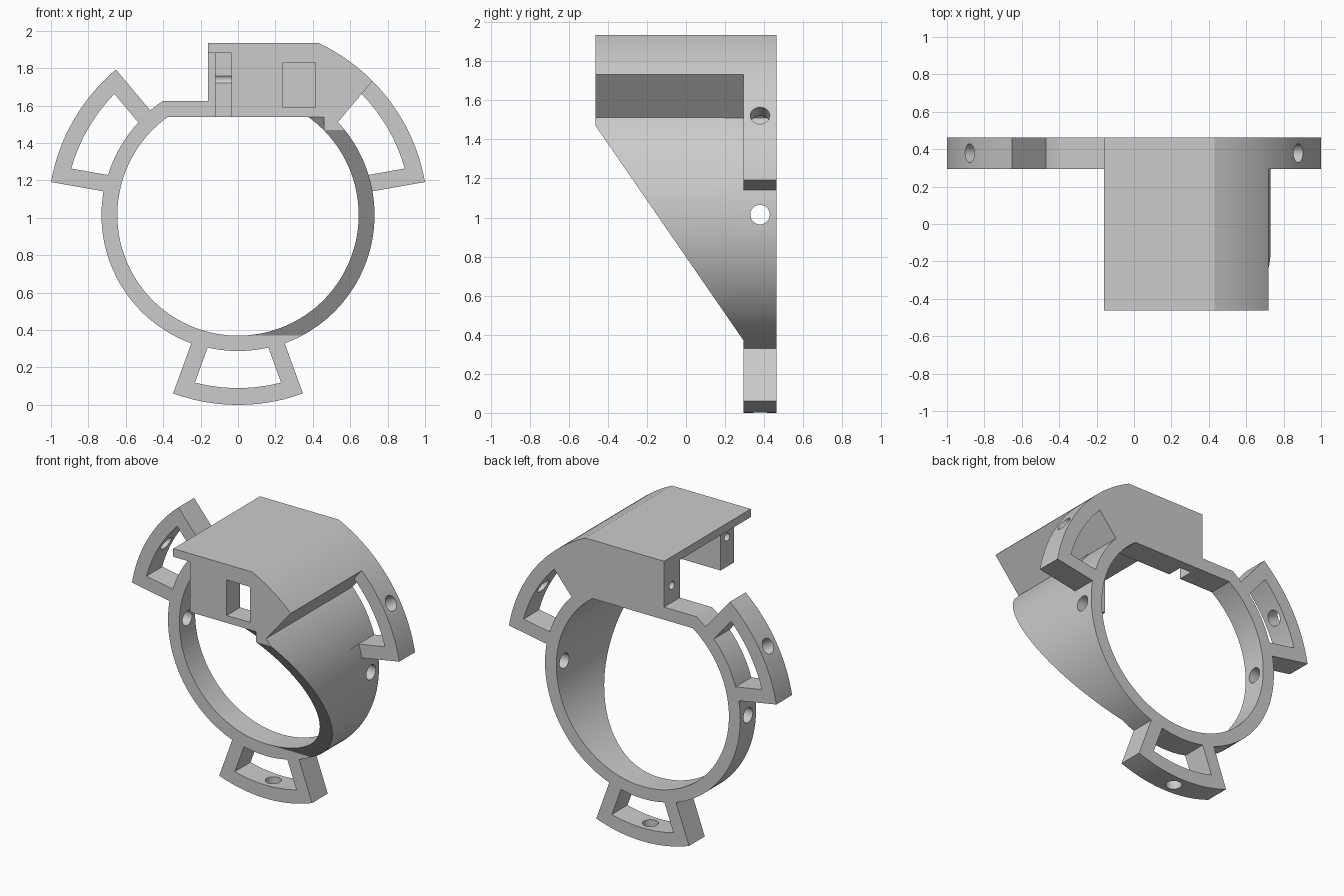
import bpy, bmesh, math
from mathutils import Vector, Matrix

if "Cube" in bpy.data.objects:
    bpy.data.objects.remove(bpy.data.objects["Cube"])

CZ = 1.015                  # height of the ring centre
OUT, INN, RIM = 0.73, 0.645, 1.015
FRONT, PLATE, BACK = -0.463, 0.295, 0.463
ROOF, CEIL, STEP = 1.935, 1.54, 1.625
WALL = 0.09                 # lug wall thickness
MIDY = (PLATE + BACK) / 2

grey = bpy.data.materials.new("plain grey")
grey.use_nodes = True
grey.diffuse_color = (0.6, 0.6, 0.6, 1)
grey.node_tree.nodes["Principled BSDF"].inputs["Base Color"].default_value = (0.6, 0.6, 0.6, 1)


def make(name, bm):
    bmesh.ops.recalc_face_normals(bm, faces=bm.faces)
    mesh = bpy.data.meshes.new(name)
    bm.to_mesh(mesh)
    bm.free()
    mesh.materials.append(grey)
    ob = bpy.data.objects.new(name, mesh)
    bpy.context.collection.objects.link(ob)
    return ob


def prism(name, pts, a, b, along_x=False):
    """Extrude a flat outline from a to b, along y (or along x)."""
    bm = bmesh.new()
    place = (lambda p: (a, p[0], p[1])) if along_x else (lambda p: (p[0], a, p[1]))
    face = bm.faces.new([bm.verts.new(place(p)) for p in pts])
    ext = bmesh.ops.extrude_face_region(bm, geom=[face])
    verts = [g for g in ext["geom"] if isinstance(g, bmesh.types.BMVert)]
    step = Vector((b - a, 0, 0)) if along_x else Vector((0, b - a, 0))
    bmesh.ops.translate(bm, verts=verts, vec=step)
    return make(name, bm)


def box(name, x0, x1, y0, y1, z0, z1):
    return prism(name, [(x0, z0), (x1, z0), (x1, z1), (x0, z1)], y0, y1)


def rod(name, start, end, radius):
    start, end = Vector(start), Vector(end)
    d = end - start
    bm = bmesh.new()
    turn = d.to_track_quat('Z', 'Y').to_matrix().to_4x4()
    bmesh.ops.create_cone(bm, cap_ends=True, segments=32, radius1=radius, radius2=radius,
                          depth=d.length, matrix=Matrix.Translation((start + end) / 2) @ turn)
    return make(name, bm)


def arc(r, a0, a1, n=24):
    angles = [math.radians(a0 + (a1 - a0) * i / n) for i in range(n + 1)]
    return [(r * math.cos(t), CZ + r * math.sin(t)) for t in angles]


def clipped(pts, top):
    """Flatten an outline at a height by dropping the points above it."""
    out = []
    for p, q in zip(pts, pts[1:] + pts[:1]):
        if p[1] <= top:
            out.append(p)
        if (p[1] - top) * (q[1] - top) < 0:
            f = (top - p[1]) / (q[1] - p[1])
            out.append((p[0] + f * (q[0] - p[0]), top))
    return out


def combine(target, other, operation):
    mod = target.modifiers.new(operation, 'BOOLEAN')
    mod.object, mod.operation, mod.solver = other, operation, 'EXACT'
    bpy.context.view_layer.objects.active = target
    bpy.ops.object.modifier_apply(modifier=mod.name)
    bpy.data.objects.remove(other)


def add(ob):
    combine(body, ob, 'UNION')


def cut(ob):
    combine(body, ob, 'DIFFERENCE')


# Ring plate, flattened at the step
body = prism("ring_bracket", clipped(arc(OUT, 0, 360, 144)[:-1], STEP), PLATE, BACK)

# Three lugs around the ring
LUGS = (-90, 30, 150)
for mid in LUGS:
    add(prism("lug", arc(RIM, mid - 20, mid + 20) + arc(0.68, mid + 20, mid - 20), PLATE, BACK))

# Half sleeve reaching forward, then sliced at a slant
add(prism("sleeve", clipped(arc(OUT, -90, 90, 72), STEP), FRONT, 0.4))
cut(prism("slant_cutter", [(FRONT, 1.47), (PLATE, 0.37), (PLATE, -0.1), (-0.7, -0.1), (-0.7, 1.47)],
          -0.1, 1.1, True))

# Housing block on top
edge = math.asin(WALL / RIM)
top_arc = arc(RIM, 50 - math.degrees(edge), math.degrees(math.acos(0.43 / RIM)))
foot = arc(OUT, 50 - math.degrees(math.asin(WALL / OUT)), 60, 1)[0]
top_arc[-1] = (0.43, ROOF)
add(prism("housing", [(-0.16, CEIL), (0.46, CEIL), foot] + top_arc + [(-0.16, ROOF)], FRONT, BACK))

# Bore with a flat ceiling
cut(prism("bore_cutter", clipped(arc(INN, 0, 360, 144)[:-1], CEIL), -0.7, 0.7))
# Small bevelled corner under the housing front
cut(prism("corner_cutter", [(-0.6, CEIL), (FRONT, CEIL), (FRONT + 0.05, 1.47), (-0.6, 1.47)],
          0.3, 0.46, True))

# Lug windows and their screw holes
for mid in LUGS:
    ho = 20 - math.degrees(math.asin(WALL / 0.925))
    hi = 20 - math.degrees(math.asin(WALL / 0.727))
    cut(prism("lug_window", arc(0.925, mid - ho, mid + ho) + arc(0.727, mid + hi, mid - hi), 0.2, 0.6))
    a = math.radians(mid)
    ends = [(r * math.cos(a), MIDY, CZ + r * math.sin(a)) for r in (0.82, 1.1)]
    cut(rod("lug_hole", *ends, 0.05))

# Screw holes through both sides of the ring
for s in (-1, 1):
    cut(rod("ring_hole", (s * 0.5, MIDY, CZ), (s * 0.9, MIDY, CZ), 0.05))

# Housing cavity, open side, pocket in the back wall and front window
cut(box("cavity", -0.3, 0.46, -0.32, PLATE, 1.535, 1.88))
cut(box("open_side", -0.3, -0.035, -0.7, PLATE, 1.45, 1.88))
cut(box("pocket", -0.12, -0.035, 0.2, MIDY + 0.02, 1.45, 1.88))
cut(box("front_window", 0.24, 0.415, -0.7, -0.2, 1.59, 1.83))
for y in (-0.39, MIDY):
    cut(rod("end_hole", (-0.3, y, 1.74), (0.15, y, 1.74), 0.027))

bpy.ops.object.select_all(action='DESELECT')
body.select_set(True)
bpy.context.view_layer.objects.active = body
bpy.ops.object.shade_smooth_by_angle(angle=math.radians(25))
